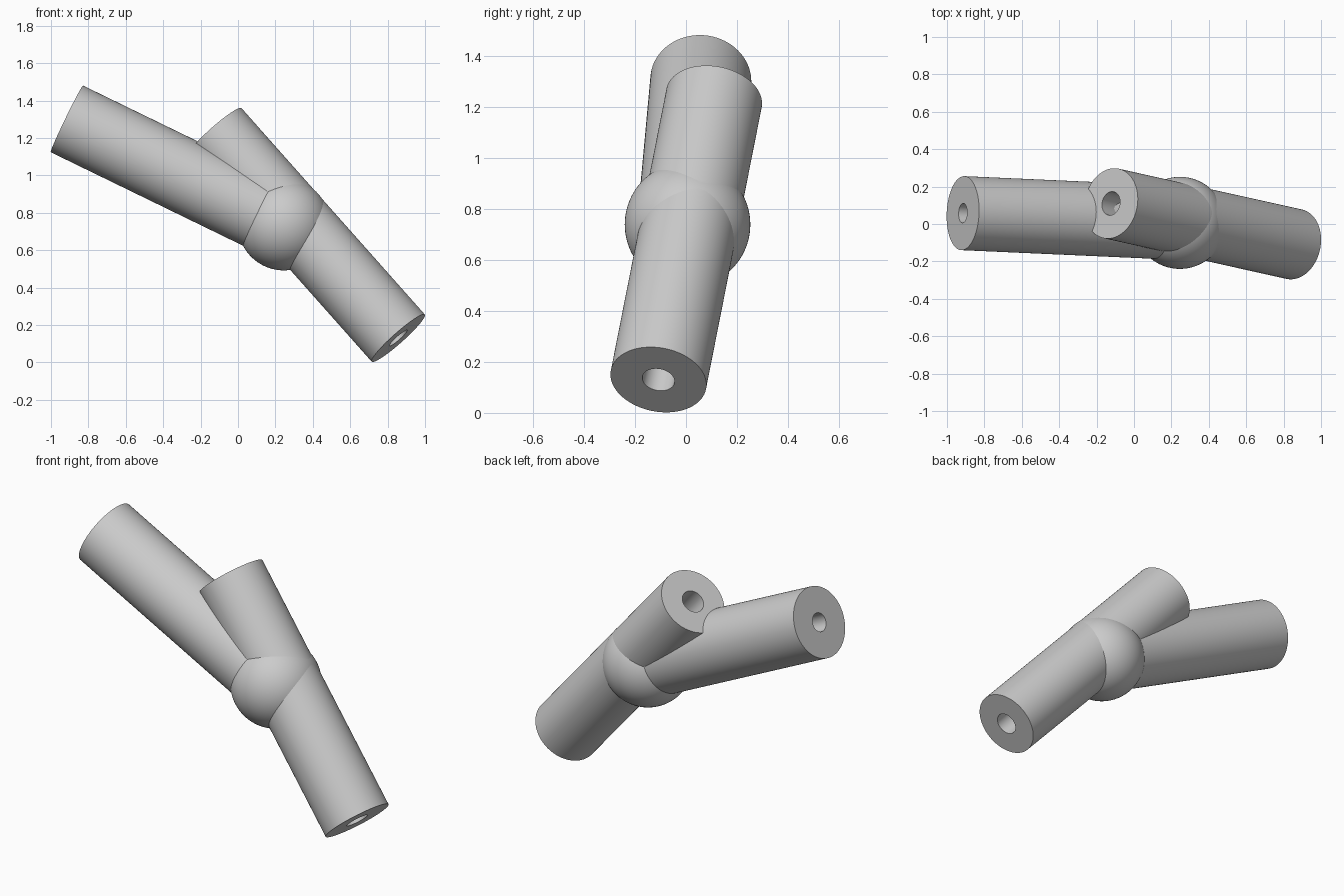
import bpy
import bmesh
from math import cos, sin, tau
from mathutils import Vector

cube = bpy.data.objects.get("Cube")
if cube:
    bpy.data.objects.remove(cube, do_unlink=True)

grey = bpy.data.materials.new("light_grey")
grey.use_nodes = True
grey.diffuse_color = (0.6, 0.6, 0.6, 1)
grey.node_tree.nodes["Principled BSDF"].inputs["Base Color"].default_value = (0.6, 0.6, 0.6, 1)

HUB = Vector((0.245, 0.006, 0.738))
SIDE_END = Vector((-0.915, 0.058, 1.302))
UPPER_END = Vector((-0.123, 0.11, 1.233))
LOWER_END = Vector((0.857, -0.108, 0.13))
SIDES = 96


def finish(name, bm):
    """Turn a bmesh into a smooth object with sharp rims."""
    mesh = bpy.data.meshes.new(name)
    bm.to_mesh(mesh)
    bm.free()
    mesh.materials.append(grey)
    obj = bpy.data.objects.new(name, mesh)
    bpy.context.collection.objects.link(obj)
    bpy.ops.object.select_all(action='DESELECT')
    obj.select_set(True)
    bpy.context.view_layer.objects.active = obj
    bpy.ops.object.shade_smooth_by_angle(angle=0.52)


def tube(name, start, end, radius, bore):
    """Thick-walled pipe from start to end with a round bore."""
    turn = (end - start).to_track_quat('Z', 'Y')
    bm = bmesh.new()
    rings = []
    for centre, r in ((start, radius), (end, radius), (end, bore), (start, bore)):
        angles = [tau * i / SIDES for i in range(SIDES)]
        rings.append([bm.verts.new(centre + turn @ Vector((r * cos(a), r * sin(a), 0)))
                      for a in angles])
    for k, ring in enumerate(rings):
        after = rings[(k + 1) % len(rings)]
        for i in range(SIDES):
            j = (i + 1) % SIDES
            bm.faces.new((ring[i], ring[j], after[j], after[i]))
    bmesh.ops.recalc_face_normals(bm, faces=bm.faces)
    finish(name, bm)


# Straight tube passing beside the ball's centre, and the branch from the ball
tube("main_tube", LOWER_END, UPPER_END, 0.19, 0.064)
tube("side_tube", HUB, SIDE_END, 0.198, 0.052)

# Ball joining the tubes
ball = bmesh.new()
bmesh.ops.create_uvsphere(ball, u_segments=SIDES, v_segments=SIDES // 2, radius=0.246)
bmesh.ops.translate(ball, verts=ball.verts, vec=HUB)
finish("ball_joint", ball)
